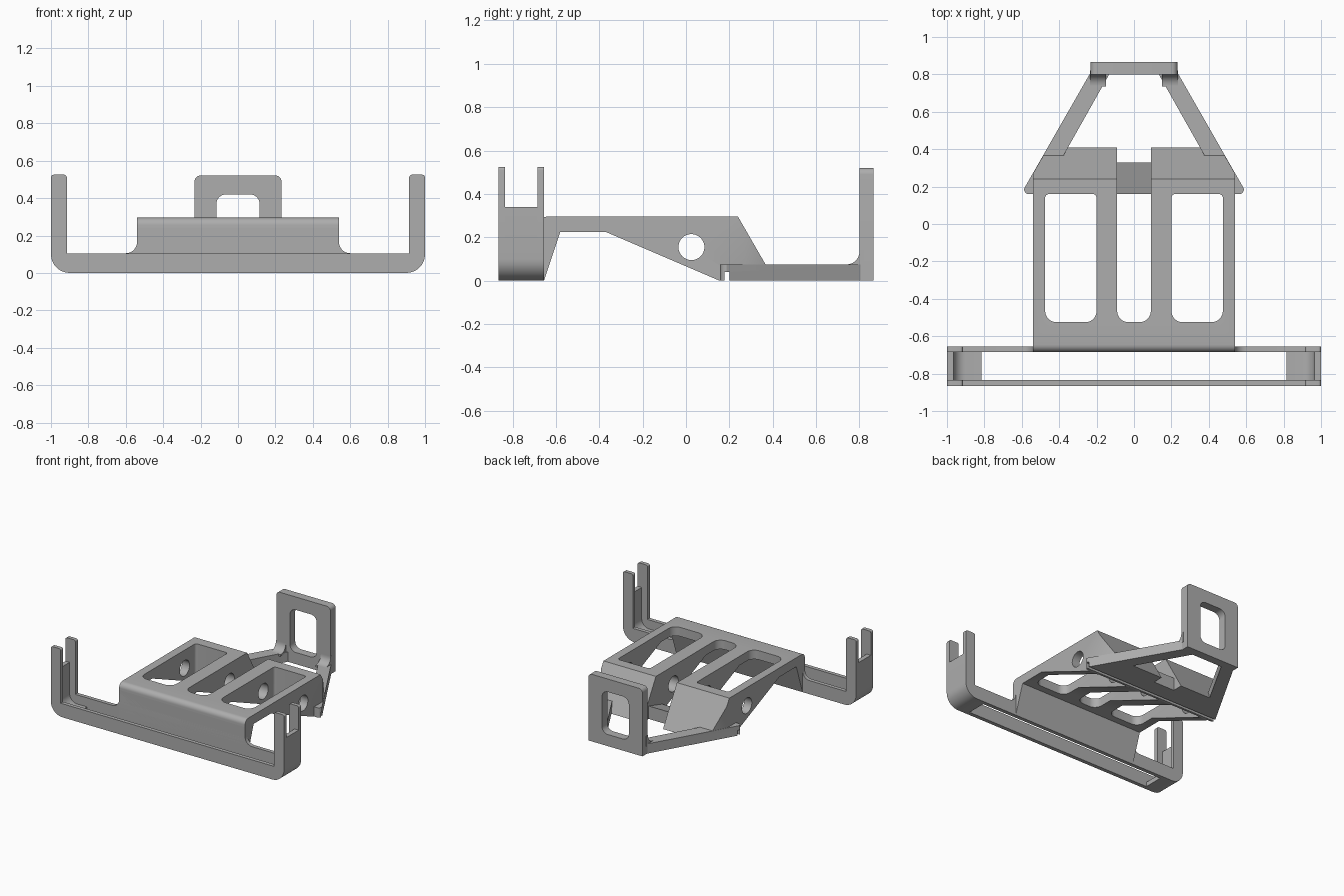
import bpy, bmesh, math
from mathutils import Vector

cube = bpy.data.objects.get("Cube")
if cube:
    bpy.data.objects.remove(cube, do_unlink=True)

GREY = (0.42, 0.42, 0.42, 1)
mat = bpy.data.materials.new("plain_grey")
mat.use_nodes = True
mat.diffuse_color = GREY
mat.node_tree.nodes["Principled BSDF"].inputs["Base Color"].default_value = GREY


def rounded(corners, steps=8):
    """Outline from (u, v) or (u, v, radius) corners, with radii turned into arcs."""
    out = []
    for i, c in enumerate(corners):
        p = Vector(c[:2])
        if len(c) == 2:
            out.append(p)
            continue
        a = (Vector(corners[i - 1][:2]) - p).normalized()
        b = (Vector(corners[(i + 1) % len(corners)][:2]) - p).normalized()
        half = a.angle(b) / 2
        centre = p + (a + b).normalized() * (c[2] / math.sin(half))
        start = p + a * (c[2] / math.tan(half)) - centre
        end = p + b * (c[2] / math.tan(half)) - centre
        sweep = start.angle(end)
        for k in range(steps + 1):
            t = k / steps
            arc = start * math.sin((1 - t) * sweep) + end * math.sin(t * sweep)
            out.append(centre + arc / math.sin(sweep))
    return out


def prism(name, corners, axis, lo, hi):
    """Extrude an outline along x, y or z."""
    place = {"x": lambda u, v, w: (w, u, v),
             "y": lambda u, v, w: (u, w, v),
             "z": lambda u, v, w: (u, v, w)}[axis]
    pts = rounded(corners)
    bm = bmesh.new()
    rings = [[bm.verts.new(place(p.x, p.y, w)) for p in pts] for w in (lo, hi)]
    for ring in rings:
        bm.faces.new(ring)
    for i in range(len(pts)):
        bm.faces.new((rings[0][i - 1], rings[0][i], rings[1][i], rings[1][i - 1]))
    bmesh.ops.recalc_face_normals(bm, faces=bm.faces)
    mesh = bpy.data.meshes.new(name)
    bm.to_mesh(mesh)
    bm.free()
    obj = bpy.data.objects.new(name, mesh)
    bpy.context.collection.objects.link(obj)
    mesh.materials.append(mat)
    return obj


def rect(u0, v0, u1, v1, r0=0, r1=0):
    """Rectangle with radius r0 on the low-v corners and r1 on the high-v ones."""
    low = (r0,) if r0 else ()
    high = (r1,) if r1 else ()
    return [(u0, v0) + low, (u1, v0) + low, (u1, v1) + high, (u0, v1) + high]


def activate(obj):
    bpy.ops.object.select_all(action="DESELECT")
    bpy.context.view_layer.objects.active = obj
    obj.select_set(True)


def cut(obj, *prism_args):
    """Subtract a prism and discard the cutter."""
    cutter = prism("cutter", *prism_args)
    cutter.hide_render = True
    mod = obj.modifiers.new("cut", "BOOLEAN")
    mod.operation = "DIFFERENCE"
    mod.solver = "EXACT"
    mod.object = cutter
    activate(obj)
    bpy.ops.object.modifier_apply(modifier=mod.name)
    bpy.data.objects.remove(cutter, do_unlink=True)


def mirrored(half):
    """Complete an outline given from right to left over the +u half."""
    return half + [(-c[0],) + tuple(c[1:]) for c in reversed(half)]


parts = []

# U-shaped front frame: two thin rails, the rear one with a filleted rise
u_half = [(1, 0, 0.1), (1, 0.525, 0.015), (0.915, 0.525, 0.015), (0.915, 0.105)]
rise = [(0.54, 0.105, 0.06), (0.54, 0.24)]
parts.append(prism("front_rail", mirrored(u_half), "y", -0.865, -0.835))
parts.append(prism("rear_rail", mirrored(u_half + rise), "y", -0.685, -0.655))

# Curved end walls joining the rails
for side, s in (("left", 1), ("right", -1)):
    wall = [(s * 0.815, 0), (s, 0, 0.1), (s, 0.34), (s * 0.965, 0.34),
            (s * 0.965, 0.035, 0.065), (s * 0.815, 0.035)]
    parts.append(prism(side + "_end_wall", wall, "y", -0.84, -0.68))

# Raised deck with a sloped back
deck = prism("deck", [(-0.685, 0), (-0.685, 0.295, 0.04), (0.24, 0.295), (0.41, 0),
                      (0.155, 0), (-0.37, 0.225), (-0.58, 0.225), (-0.655, 0)],
             "x", -0.54, 0.54)
cut(deck, rect(-0.09, -0.525, 0.09, 0.6, 0.06), "z", -1, 1)
for s in (1, -1):
    x0, x1 = sorted((s * 0.2, s * 0.475))
    cut(deck, rect(x0, -0.525, x1, 0.16, 0.06, 0.02), "z", -1, 1)
    cut(deck, [(s * 0.235, 0.8), (s * 0.543, 0.265), (s * 0.9, 0.265), (s * 0.9, 0.8)],
        "z", -1, 1)
hole = [(0.025 + 0.06 * math.cos(k * math.tau / 32), 0.155 + 0.06 * math.sin(k * math.tau / 32))
        for k in range(32)]
cut(deck, hole, "x", -0.8, 0.8)
groove = (rect(0.177, -0.1, 0.2, 0.04), "x", -0.8, 0.8)
cut(deck, *groove)
parts.append(deck)

# Low ramp bridging the middle gap
ramp = prism("middle_ramp", [(0.16, 0), (0.33, 0), (0.33, 0.1), (0.16, 0.05)],
             "x", -0.09, 0.09)
cut(ramp, *groove)
parts.append(ramp)

# Converging arms with hooked front tips and fillets at the upright plate
for side, s in (("left", 1), ("right", -1)):
    plan = [(0.375, 0.16), (0.578, 0.16, 0.025), (0.59, 0.185, 0.01), (0.235, 0.805),
            (0.13, 0.805), (0.375, 0.37)]
    arm = prism(side + "_arm", [(s * c[0],) + c[1:] for c in plan], "z", 0, 0.075)
    cut(arm, *groove)
    parts.append(arm)
    fillet = [(0.735, 0.06), (0.735, 0.075), (0.8, 0.075, 0.06), (0.8, 0.14),
              (0.82, 0.14), (0.82, 0.06)]
    x0, x1 = sorted((s * 0.15, s * 0.235))
    parts.append(prism(side + "_arm_fillet", fillet, "x", x0, x1))

# Upright back plate with a rounded window
plate = prism("back_plate", rect(-0.232, 0, 0.232, 0.52, 0, 0.03), "y", 0.8, 0.865)
cut(plate, rect(-0.115, 0.09, 0.115, 0.42, 0.05, 0.05), "y", 0.7, 0.95)
parts.append(plate)

# Smooth the arcs, keep the corners crisp
for obj in parts:
    activate(obj)
    bpy.ops.object.shade_smooth_by_angle(angle=math.radians(30))
